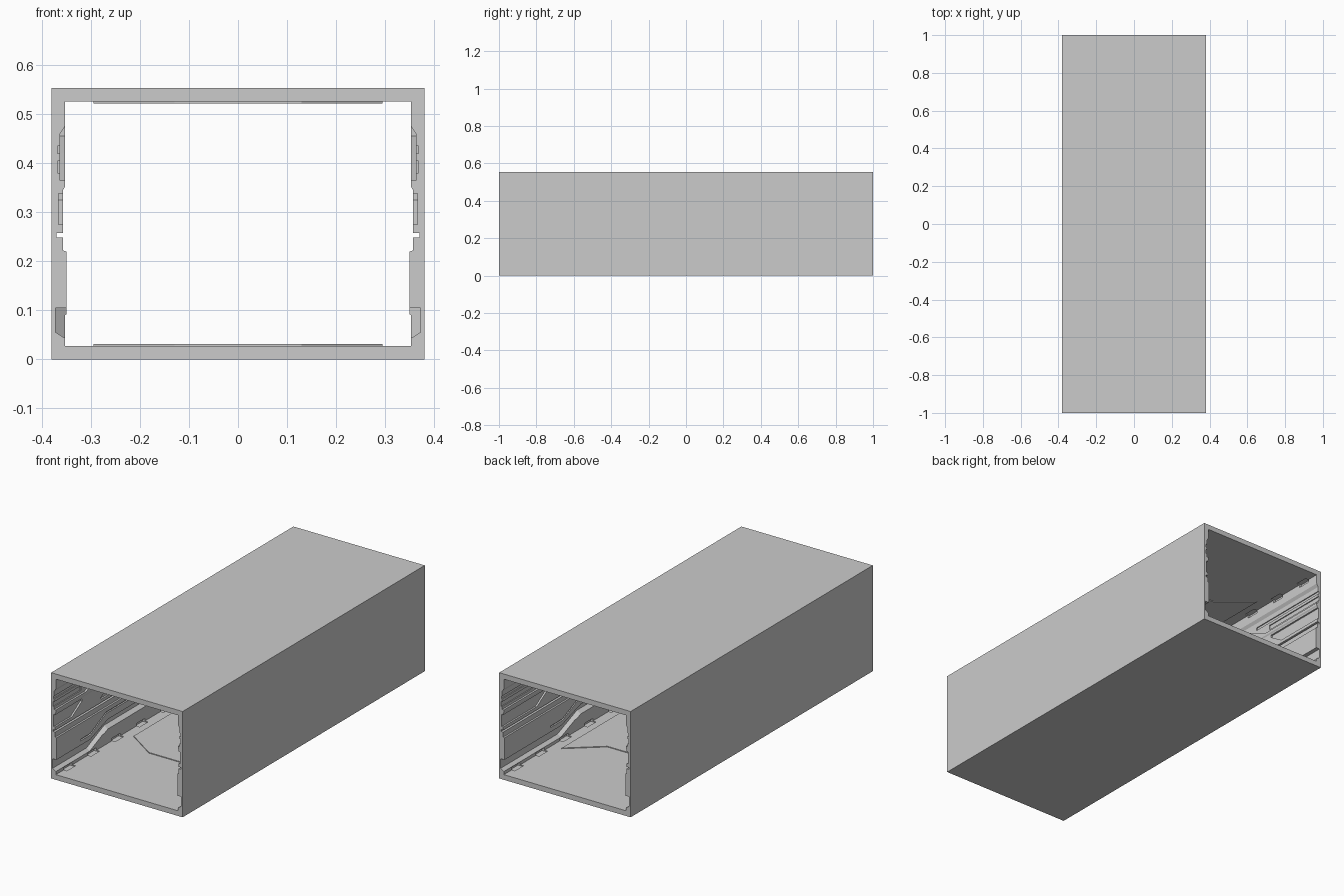
import bpy, bmesh

if "Cube" in bpy.data.objects:
    bpy.data.objects.remove(bpy.data.objects["Cube"])

def make_object(name, verts, faces):
    mesh = bpy.data.meshes.new(name)
    mesh.from_pydata(verts, [], faces)
    bm = bmesh.new()
    bm.from_mesh(mesh)
    bmesh.ops.recalc_face_normals(bm, faces=bm.faces)
    bm.to_mesh(mesh)
    bm.free()
    ob = bpy.data.objects.new(name, mesh)
    bpy.context.collection.objects.link(ob)
    return ob

def prism(name, pts, place, a, b):
    """Extrude a closed outline from a to b; place(u, v, w) maps to xyz."""
    n = len(pts)
    verts = [place(u, v, w) for w in (a, b) for u, v in pts]
    faces = [tuple(range(n)), tuple(range(2 * n - 1, n - 1, -1))]
    faces += [(i, (i + 1) % n, n + (i + 1) % n, n + i) for i in range(n)]
    return make_object(name, verts, faces)

# Outer shell block
shell = prism("corridor_shell", [(-.38, 0), (.38, 0), (.38, .553), (-.38, .553)],
              lambda u, v, w: (u, w, v), -1, 1)

def cut(cutter):
    cutter.hide_render = True
    cutter.hide_set(True)
    mod = shell.modifiers.new(cutter.name, "BOOLEAN")
    mod.operation = "DIFFERENCE"
    mod.solver = "EXACT"
    mod.object = cutter

# Long opening through the block, with the stepped wall section
side = [(.353, .027), (.353, .09), (.350, .092), (.350, .22), (.357, .222),
        (.357, .345), (.353, .352), (.353, .526)]
cut(prism("opening_cutter", side + [(-x, z) for x, z in reversed(side)],
          lambda u, v, w: (u, w, v), -1.1, 1.1))

def groove(name, *bands, slope=0, top=0, near=.34):
    """Cut mirrored wall grooves; each band is (depth, [(y, low, high), ...])."""
    verts, faces = [], []
    for depth, path in bands:
        for s in (-1, 1):
            o, n = len(verts), len(path)
            for y, lo, hi in path:
                verts += [(s * near, y, lo - slope), (s * depth, y, lo),
                          (s * depth, y, hi), (s * near, y, hi + top)]
            for i in range(n - 1):
                k = o + 4 * i
                faces += [(k + j, k + (j + 1) % 4, k + 4 + (j + 1) % 4, k + 4 + j)
                          for j in range(4)]
            e = o + 4 * (n - 1)
            faces += [(o, o + 1, o + 2, o + 3), (e + 3, e + 2, e + 1, e)]
    cut(make_object(name + "_cutter", verts, faces))

# Low channel that steps up along the middle of the wall
groove("low_channel", (.372, [(-1.1, .055, .105), (-.72, .055, .105), (-.575, .118, .155),
                              (.37, .118, .155), (.53, .055, .105), (1.1, .055, .105)]),
       slope=.02)
# Shallow trim line following the channel
groove("channel_trim", (.358, [(-.80, .128, .136), (-.72, .128, .136), (-.59, .19, .198),
                               (.38, .19, .198), (.52, .128, .136), (.62, .128, .136)]))
# Upper recess at both ends, with sloping closing edges
groove("upper_recess",
       (.363, [(-1.1, .365, .46), (-.75, .365, .46), (-.63, .42, .46), (-.55, .455, .46)]),
       (.363, [(.40, .455, .46), (.48, .42, .46), (.60, .365, .46), (1.1, .365, .46)]),
       top=.035)
# Pipe slots inside the upper recess
groove("upper_slots",
       (.368, [(-1.1, .42, .435), (-.68, .42, .435)]),
       (.368, [(.52, .42, .435), (1.1, .42, .435)]),
       (.3685, [(-1.1, .38, .405), (-.78, .38, .405)]),
       (.3685, [(.62, .38, .405), (1.1, .38, .405)]))
# Upper grooves of the middle section
groove("middle_grooves",
       (.361, [(-.58, .37, .385), (-.5, .37, .385), (-.4, .43, .445), (.24, .43, .445),
               (.34, .37, .385), (.44, .37, .385)]),
       (.360, [(-.40, .375, .39), (-.34, .40, .415), (.18, .40, .415), (.24, .375, .39)]))
# Mid-height panels
groove("mid_panels",
       (.366, [(-1.1, .275, .338), (-.86, .275, .338), (-.78, .325, .338)]),
       (.366, [(.64, .325, .338), (.72, .275, .338), (1.1, .275, .338)]),
       (.366, [(-.62, .275, .285), (-.54, .275, .338), (-.34, .275, .338), (-.26, .325, .338)]),
       (.366, [(.12, .325, .338), (.20, .275, .338), (.40, .275, .338), (.48, .275, .285)]),
       (.363, [(-.18, .28, .335), (.04, .28, .335)]))
# Thin line below the panels
groove("thin_line", (.370, [(-1.1, .248, .258), (1.1, .248, .258)]))
# Notches along the floor and the ceiling edges
steps = [-.9 + .2 * i for i in range(10)]
groove("floor_notches", *[(.366, [(y - .035, .022, .04), (y + .035, .022, .04)])
                          for y in steps], near=.335)
groove("ceiling_notches", *[(.366, [(y - .035, .512, .531), (y + .035, .512, .531)])
                            for y in steps], near=.335)

# Apply the cuts and drop the cutters
bpy.context.view_layer.update()
result = bpy.data.meshes.new_from_object(
    shell.evaluated_get(bpy.context.evaluated_depsgraph_get()))
shell.modifiers.clear()
shell.data = result
for ob in list(bpy.data.objects):
    if ob.name.endswith("_cutter"):
        bpy.data.objects.remove(ob)

# Raised chevron plates on floor and ceiling
plate = [(-.295, -.44), (-.13, -.55), (.13, -.55), (.295, -.44),
         (.295, .605), (.13, .465), (-.13, .465), (-.295, .605)]
for name, a, b in (("floor_plate", .02, .031), ("ceiling_plate", .522, .533)):
    prism(name, plate, lambda u, v, w: (u, v, w), a, b)
